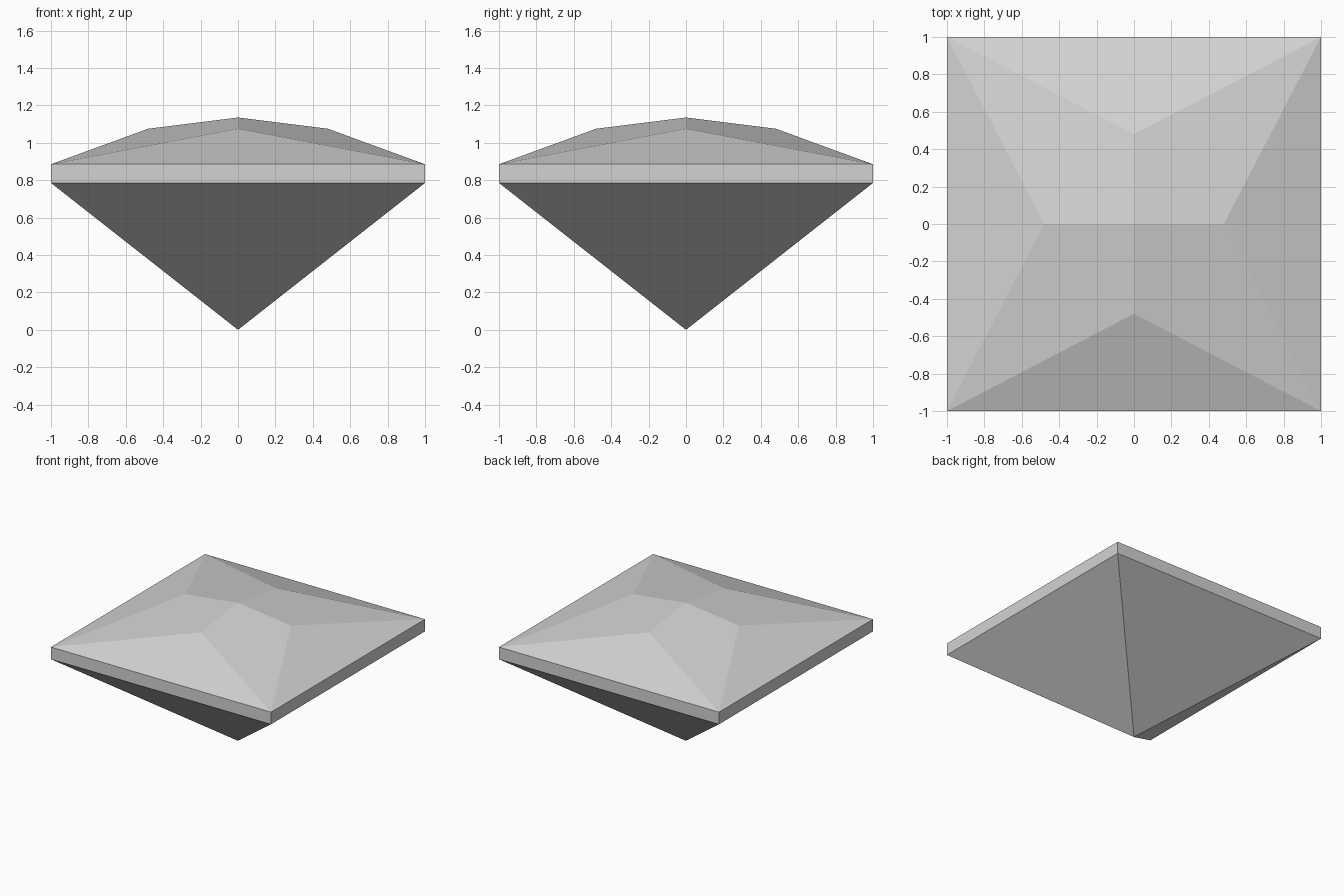
import bpy, bmesh
from math import pi
from mathutils import Matrix, Vector

cube = bpy.data.objects.get("Cube")
if cube:
    bpy.data.objects.remove(cube, do_unlink=True)

GIRDLE_LOW, GIRDLE_TOP = 0.785, 0.885
SHOULDER, SHOULDER_Z, PEAK_Z = 0.48, 1.075, 1.135

# Single pale grey stone material
grey = bpy.data.materials.new("pale_grey")
grey.use_nodes = True
colour = (0.65, 0.65, 0.65, 1)
grey.diffuse_color = colour
grey.node_tree.nodes["Principled BSDF"].inputs["Base Color"].default_value = colour

bm = bmesh.new()


def ring(point):
    """Four vertices made by quarter turns of a point about the z axis."""
    return [bm.verts.new(Matrix.Rotation(i * pi / 2, 3, "Z") @ Vector(point))
            for i in range(4)]


tip = bm.verts.new((0, 0, 0))
peak = bm.verts.new((0, 0, PEAK_Z))
low = ring((1, -1, GIRDLE_LOW))
top = ring((1, -1, GIRDLE_TOP))
shoulder = ring((SHOULDER, 0, SHOULDER_Z))

for i in range(4):
    j = (i + 1) % 4
    bm.faces.new((tip, low[j], low[i]))                         # pointed underside
    bm.faces.new((low[i], low[j], top[j], top[i]))              # girdle band
    bm.faces.new((top[i], top[j], shoulder[i]))                 # sloping side facet
    bm.faces.new((peak, shoulder[i], top[j], shoulder[j]))      # crown kite facet

bmesh.ops.recalc_face_normals(bm, faces=bm.faces)
mesh = bpy.data.meshes.new("faceted_gem")
bm.to_mesh(mesh)
bm.free()
mesh.materials.append(grey)
gem = bpy.data.objects.new("faceted_gem", mesh)
bpy.context.collection.objects.link(gem)
